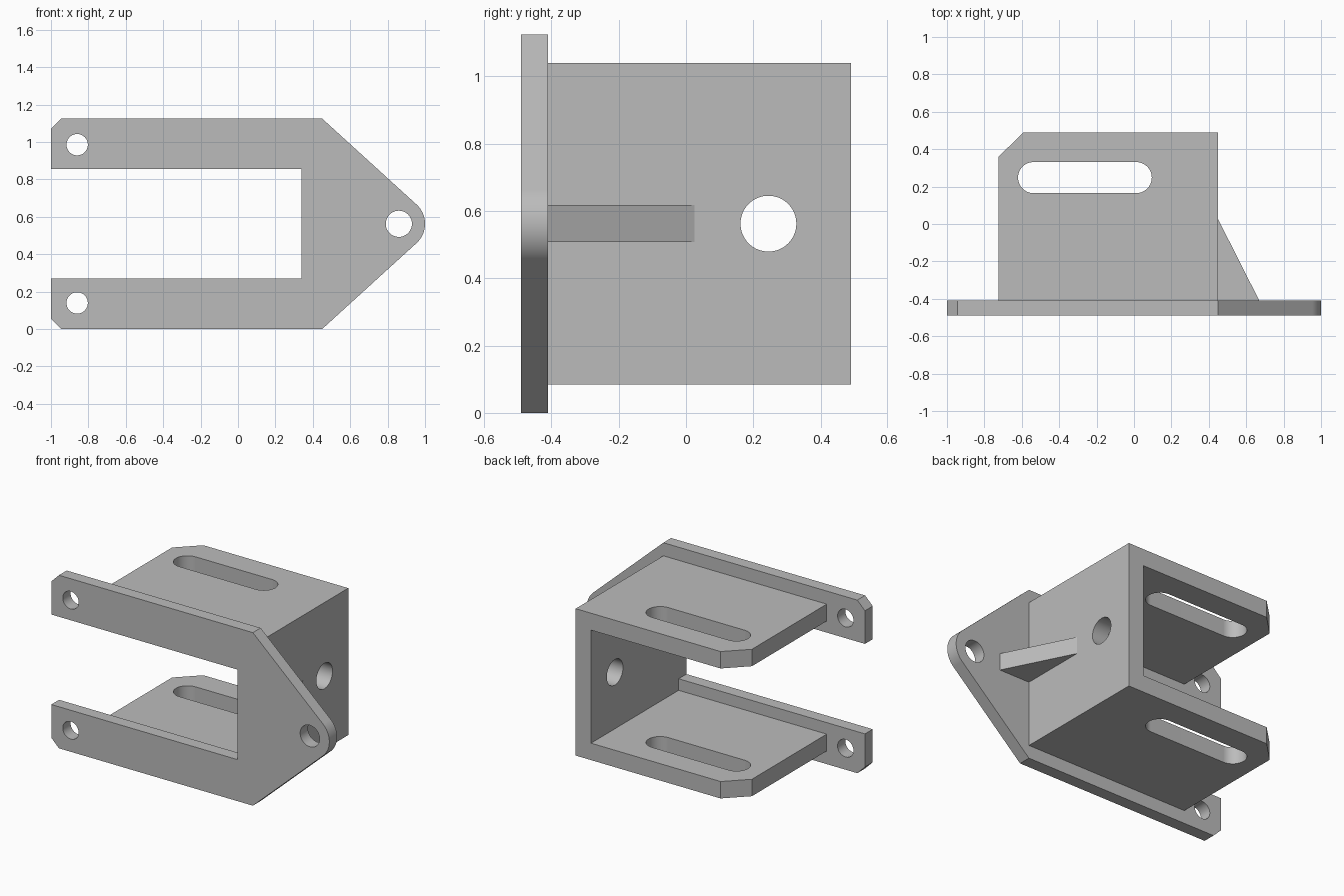
import bpy
import bmesh
from math import sin, cos, pi, atan2, asin, hypot

if "Cube" in bpy.data.objects:
    bpy.data.objects.remove(bpy.data.objects["Cube"], do_unlink=True)

metal = bpy.data.materials.new("plain grey metal")
metal.use_nodes = True
GREY = (0.5, 0.5, 0.5, 1)
metal.diffuse_color = GREY
metal.node_tree.nodes["Principled BSDF"].inputs["Base Color"].default_value = GREY

# Main dimensions
MID = 0.5625                 # height of the symmetry plane
FRONT, JOIN, BACK = -0.49, -0.41, 0.49
WALL_IN, WALL_OUT = 0.34, 0.45

MAP = {"x": lambda a, b, d: (d, a, b),
       "y": lambda a, b, d: (a, d, b),
       "z": lambda a, b, d: (a, b, d)}


def arc(cx, cy, r, start, end, n=32):
    return [(cx + r * cos(start + (end - start) * i / n),
             cy + r * sin(start + (end - start) * i / n)) for i in range(n + 1)]


def circle(cx, cy, r):
    return arc(cx, cy, r, 0, 2 * pi, 64)[:-1]


def prism(name, outline, axis, lo, hi):
    """Extrude a flat outline along an axis from lo to hi."""
    bm = bmesh.new()
    face = bm.faces.new([bm.verts.new(MAP[axis](a, b, lo)) for a, b in outline])
    new = bmesh.ops.extrude_face_region(bm, geom=[face])["geom"]
    shift = MAP[axis](0, 0, hi - lo)
    bmesh.ops.translate(bm, vec=shift,
                        verts=[g for g in new if isinstance(g, bmesh.types.BMVert)])
    bmesh.ops.recalc_face_normals(bm, faces=bm.faces)
    mesh = bpy.data.meshes.new(name)
    bm.to_mesh(mesh)
    bm.free()
    mesh.materials.append(metal)
    obj = bpy.data.objects.new(name, mesh)
    bpy.context.collection.objects.link(obj)
    return obj


def activate(obj):
    bpy.ops.object.select_all(action="DESELECT")
    obj.select_set(True)
    bpy.context.view_layer.objects.active = obj


def cut(obj, cutter):
    mod = obj.modifiers.new("cut", "BOOLEAN")
    mod.operation = "DIFFERENCE"
    mod.solver = "EXACT"
    mod.object = cutter
    activate(obj)
    bpy.ops.object.modifier_apply(modifier=mod.name)
    bpy.data.objects.remove(cutter, do_unlink=True)


def finish(obj):
    activate(obj)
    bpy.ops.object.shade_smooth_by_angle(angle=pi / 6)
    mod = obj.modifiers.new("even normals", "WEIGHTED_NORMAL")
    mod.keep_sharp = True


def mirrored(upper, tip=()):
    """Close an upper half outline with its reflection about the middle."""
    return upper + list(tip) + [(x, 2 * MID - z) for x, z in reversed(upper)]


# Front plate: forked outline with a rounded nose tangent to the slopes
TOP, NOSE_X, NOSE_R = 2 * MID, 0.86, 0.14
dx, dz = NOSE_X - WALL_OUT, MID - TOP
slope = pi / 2 + atan2(dz, dx) + asin(NOSE_R / hypot(dx, dz))
arm = [(WALL_IN, 0.855), (-1, 0.855), (-1, 1.07), (-0.945, TOP), (WALL_OUT, TOP)]
plate = prism("front_plate", mirrored(arm, arc(NOSE_X, MID, NOSE_R, slope, -slope)),
              "y", FRONT, JOIN)
for x, z, r in ((-0.86, MID + 0.423, 0.057), (-0.86, MID - 0.423, 0.057),
                (NOSE_X, MID, 0.07)):
    cut(plate, prism("hole_cutter", circle(x, z, r), "y", FRONT - 0.1, JOIN + 0.1))
finish(plate)

# U-shaped bracket behind the plate
LEFT = -0.725
flange = [(WALL_IN, 0.93), (LEFT, 0.93), (LEFT, 1.04), (WALL_OUT, 1.04)]
bracket = prism("u_bracket", mirrored(flange), "y", JOIN, BACK)

# Bevelled flange corners, long slots and the side hole
corner = [(LEFT - 0.135, 0.225), (LEFT - 0.135, 0.625), (-0.455, 0.625)]
cut(bracket, prism("corner_cutter", corner, "z", -0.2, 1.4))
R, SLOT_Y = 0.083, 0.248
slot = (arc(-0.537, SLOT_Y, R, pi / 2, 3 * pi / 2)
        + arc(0.012, SLOT_Y, R, -pi / 2, pi / 2))
cut(bracket, prism("slot_cutter", slot, "z", -0.2, 1.4))
cut(bracket, prism("side_hole_cutter", circle(0.245, MID, R), "x", 0.2, 0.6))
finish(bracket)

# Triangular rib bracing the plate against the bracket
rib = [(WALL_OUT, JOIN), (0.67, JOIN), (WALL_OUT, 0.025)]
finish(prism("gusset_rib", rib, "z", MID - 0.055, MID + 0.055))
